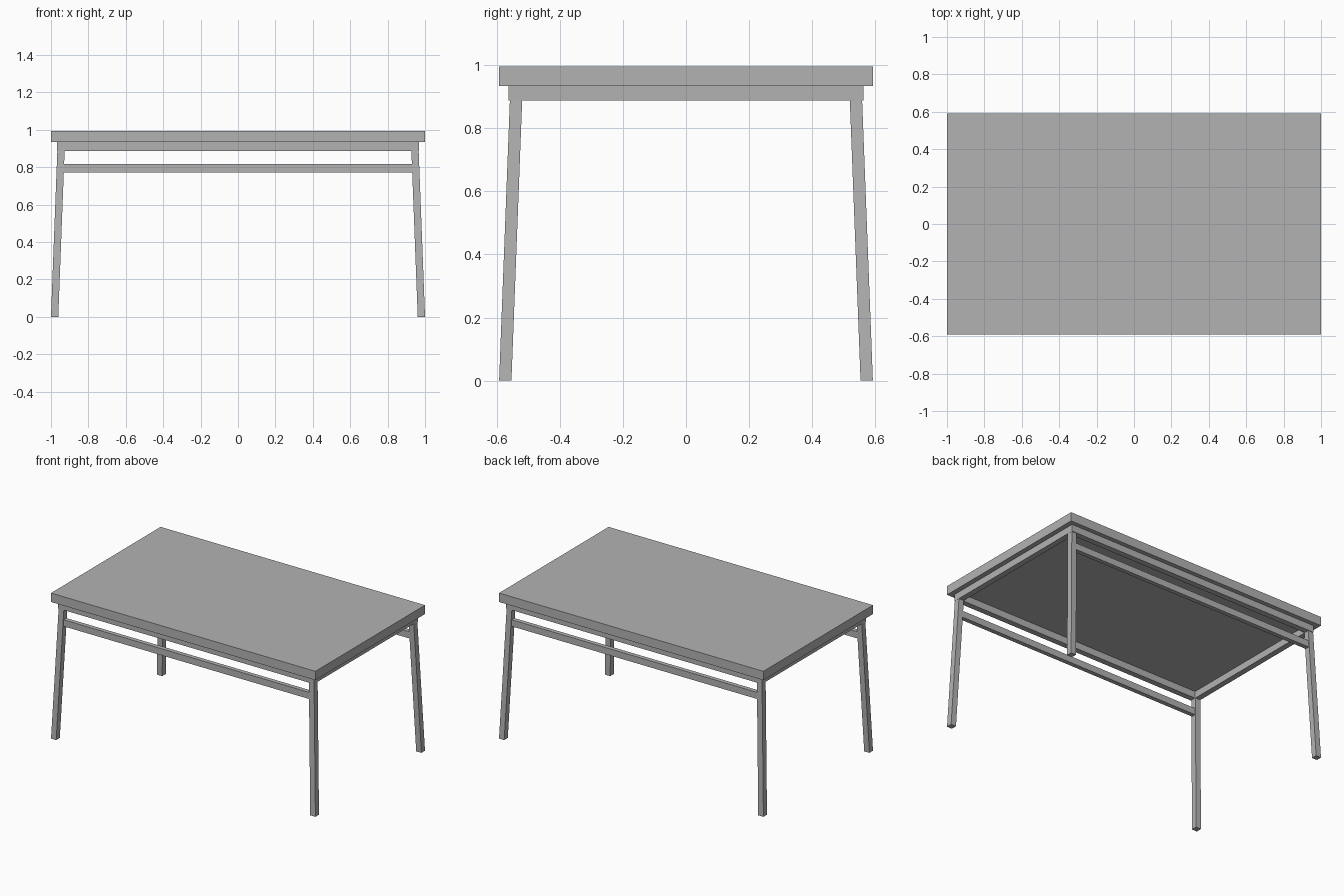
import bpy
import bmesh
from mathutils import Vector

cube = bpy.data.objects.get("Cube")
if cube:
    bpy.data.objects.remove(cube)

# One plain grey for the whole table
grey = bpy.data.materials.new("plain grey")
grey.use_nodes = True
colour = (0.45, 0.45, 0.45, 1)
grey.diffuse_color = colour
grey.node_tree.nodes["Principled BSDF"].inputs["Base Color"].default_value = colour

HALF_X, HALF_Y, HEIGHT = 1.0, 0.592, 0.995
TOP_BASE, APRON_BASE = 0.934, 0.887
LEG = 0.039
SPLAY = 0.034


def finish(name, bm):
    bmesh.ops.recalc_face_normals(bm, faces=bm.faces)
    mesh = bpy.data.meshes.new(name)
    bm.to_mesh(mesh)
    bm.free()
    mesh.materials.append(grey)
    obj = bpy.data.objects.new(name, mesh)
    bpy.context.collection.objects.link(obj)
    return obj


def box(name, low, high, lean=(0, 0)):
    """Box between two corners; lean shifts its top sideways."""
    bm = bmesh.new()
    bmesh.ops.create_cube(bm, size=1)
    low, high = Vector(low), Vector(high)
    for v in bm.verts:
        top = v.co.z > 0
        v.co = Vector(high[i] if v.co[i] > 0 else low[i] for i in range(3))
        if top:
            v.co.x += lean[0]
            v.co.y += lean[1]
    return finish(name, bm)


# Table top
box("table_top", (-HALF_X, -HALF_Y, TOP_BASE), (HALF_X, HALF_Y, HEIGHT))

# Open apron frame under the top
ax, ay = HALF_X - 0.033, HALF_Y - 0.03
for side, s in (("front", -1), ("back", 1)):
    ys = sorted((s * ay, s * (ay - LEG)))
    box(side + "_apron", (-ax, ys[0], APRON_BASE), (ax, ys[1], TOP_BASE))
for side, s in (("right", -1), ("left", 1)):
    xs = sorted((s * ax, s * (ax - LEG)))
    box(side + "_apron", (xs[0], LEG - ay, APRON_BASE), (xs[1], ay - LEG, TOP_BASE))

# Splayed legs, wider apart at the floor
for y_name, sy in (("front", -1), ("back", 1)):
    for x_name, sx in (("right", -1), ("left", 1)):
        xs = sorted((sx * HALF_X, sx * (HALF_X - LEG)))
        ys = sorted((sy * HALF_Y, sy * (HALF_Y - LEG)))
        box(f"{y_name}_{x_name}_leg", (xs[0], ys[0], 0), (xs[1], ys[1], APRON_BASE),
            (-sx * SPLAY, -sy * SPLAY))

# Long stretchers between the legs
for side, s in (("front", -1), ("back", 1)):
    ys = sorted((s * 0.557, s * 0.527))
    box(side + "_stretcher", (-0.94, ys[0], 0.773), (0.94, ys[1], 0.818))
